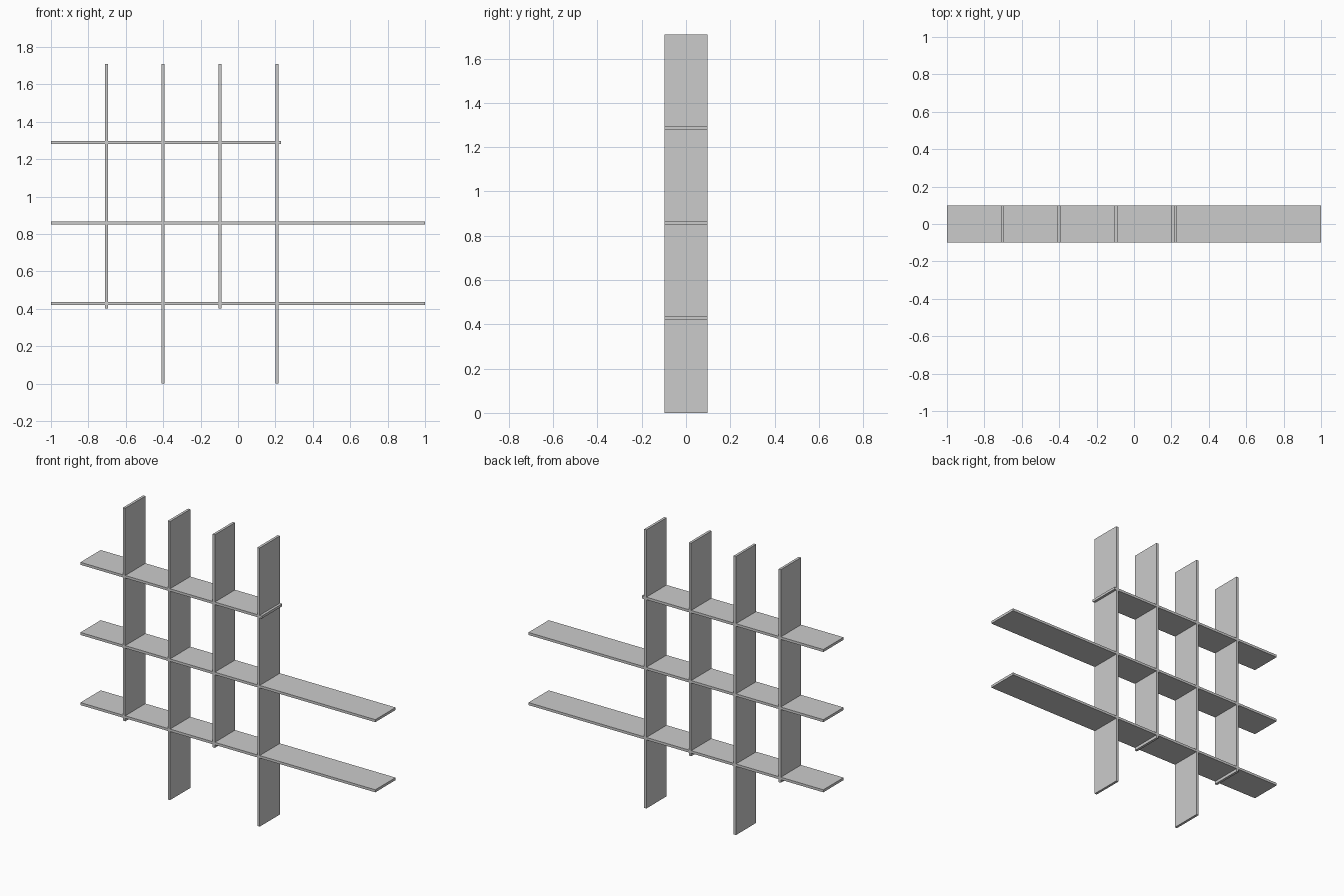
import bpy, bmesh
from mathutils import Vector

if "Cube" in bpy.data.objects:
    bpy.data.objects.remove(bpy.data.objects["Cube"])

T = 0.0155          # board thickness
D = 0.098           # half depth
XS = [-0.704, -0.4, -0.096, 0.208]   # upright positions
ZS = [0.428, 0.858, 1.288]           # shelf heights


def board(name, start, end, slots, side, place):
    """Flat board from start to end, with half-depth slots cut from one edge."""
    h = T / 2
    outline = [(start, -side * D), (start, side * D)]
    for s in slots:
        outline += [(s - h, side * D), (s - h, 0), (s + h, 0), (s + h, side * D)]
    outline += [(end, side * D), (end, -side * D)]
    bm = bmesh.new()
    face = bm.faces.new([bm.verts.new(place(u, y, -h)) for u, y in outline])
    normal = Vector(place(0, 0, T)) - Vector(place(0, 0, 0))
    moved = bmesh.ops.extrude_face_region(bm, geom=[face], use_keep_orig=True)
    bmesh.ops.translate(bm, vec=normal,
                        verts=[g for g in moved["geom"] if isinstance(g, bmesh.types.BMVert)])
    bmesh.ops.recalc_face_normals(bm, faces=bm.faces[:])
    mesh = bpy.data.meshes.new(name)
    bm.to_mesh(mesh)
    bm.free()
    bpy.context.collection.objects.link(bpy.data.objects.new(name, mesh))


# Shelves, slotted from the back; the top one is shorter
for i, (z, right) in enumerate(zip(ZS, [1.0, 1.0, 0.231])):
    board(f"shelf_{i + 1}", -1.0, right, XS, 1, lambda u, y, t: (u, y, z + t))

# Uprights, slotted from the front; every second one reaches the floor
for i, (x, bottom) in enumerate(zip(XS, [0.402, 0.0, 0.402, 0.0])):
    board(f"upright_{i + 1}", bottom, 1.708, ZS, -1, lambda u, y, t: (x + t, y, u))
